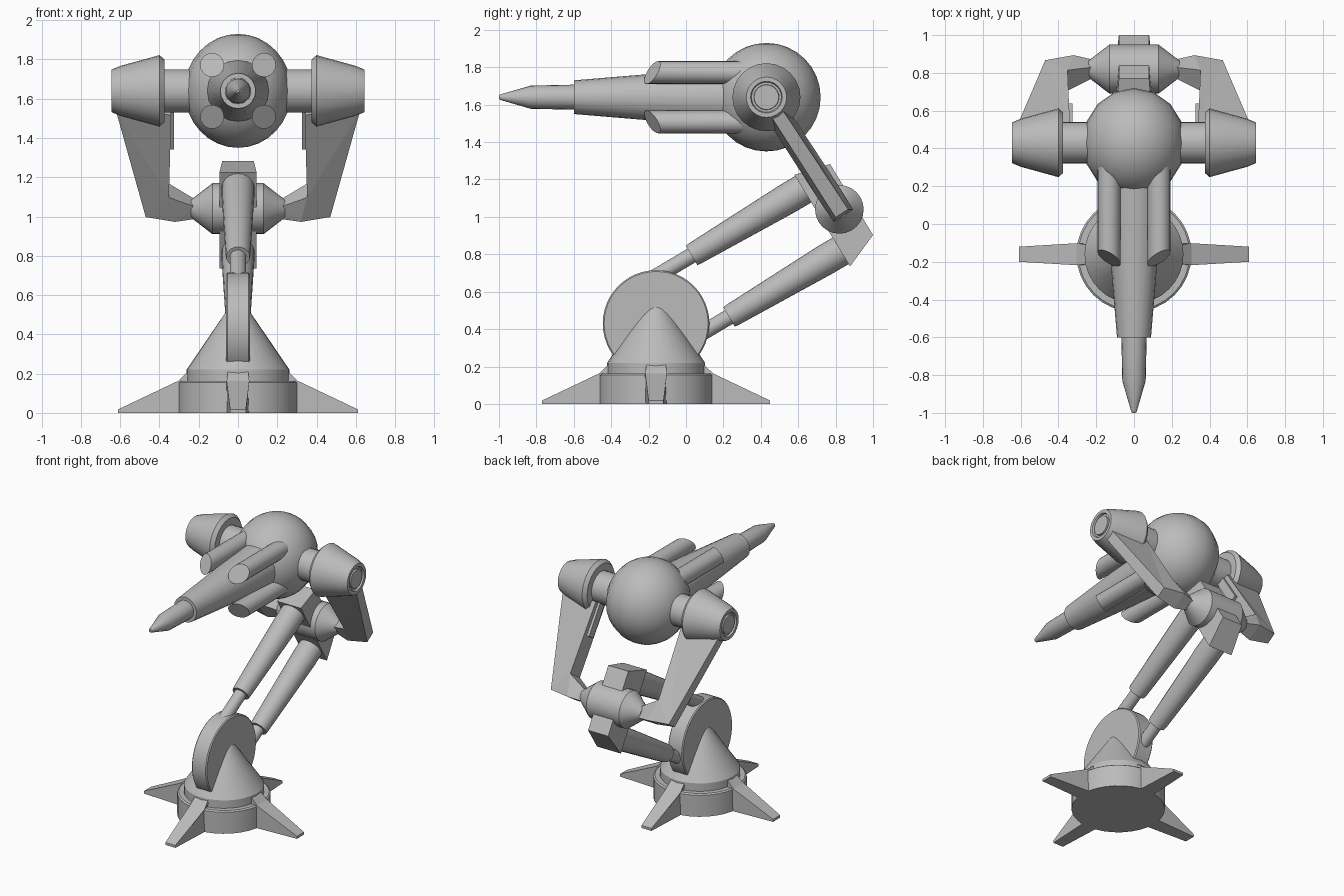
import bpy, bmesh, math
from mathutils import Vector

cube = bpy.data.objects.get("Cube")
if cube:
    bpy.data.objects.remove(cube, do_unlink=True)

grey = bpy.data.materials.new("plain_grey")
grey.use_nodes = True
grey.diffuse_color = (0.5, 0.5, 0.5, 1)
grey.node_tree.nodes["Principled BSDF"].inputs["Base Color"].default_value = (0.5, 0.5, 0.5, 1)


def finish(name, bm, smooth=True):
    bmesh.ops.recalc_face_normals(bm, faces=bm.faces)
    mesh = bpy.data.meshes.new(name)
    bm.to_mesh(mesh)
    bm.free()
    mesh.materials.append(grey)
    ob = bpy.data.objects.new(name, mesh)
    bpy.context.collection.objects.link(ob)
    if smooth:
        bpy.ops.object.select_all(action="DESELECT")
        ob.select_set(True)
        bpy.context.view_layer.objects.active = ob
        bpy.ops.object.shade_smooth_by_angle(angle=math.radians(32))
    return ob


def skin(bm, rings):
    """Join equal-sized rings of points into a closed tube."""
    rows = [[bm.verts.new(p) for p in ring] for ring in rings]
    n = len(rows[0])
    for a, b in zip(rows, rows[1:]):
        for i in range(n):
            j = (i + 1) % n
            bm.faces.new((a[i], a[j], b[j], b[i]))
    bm.faces.new(rows[0][::-1])
    bm.faces.new(rows[-1])


def lathe(name, origin, axis, profile, segs=24, cut=None):
    """Turn (distance, radius) pairs around an axis; cut is an optional (point, normal)."""
    origin, axis = Vector(origin), Vector(axis).normalized()
    ref = Vector((1, 0, 0)) if abs(axis.x) < 0.9 else Vector((0, 0, 1))
    u = ref
    v = axis.cross(u)
    rings = []
    for d, r in profile:
        ring = []
        for i in range(segs):
            a = 2 * math.pi * i / segs
            ring.append(origin + axis * d + (u * math.cos(a) + v * math.sin(a)) * r)
        rings.append(ring)
    bm = bmesh.new()
    skin(bm, rings)
    if cut:
        geom = bm.verts[:] + bm.edges[:] + bm.faces[:]
        bmesh.ops.bisect_plane(bm, geom=geom, plane_co=cut[0], plane_no=cut[1], clear_outer=True)
        bmesh.ops.holes_fill(bm, edges=[e for e in bm.edges if e.is_boundary])
    return finish(name, bm)


# Base: drum, collar and cone
BASE_Y = -0.16
up = (0, 0, 1)
lathe("base_drum", (0, BASE_Y, 0), up, [(0, 0.305), (0.155, 0.305), (0.163, 0.295)], 32)
lathe("base_collar", (0, BASE_Y, 0), up, [(0.15, 0.262), (0.205, 0.262), (0.22, 0.25)], 32)
lathe("base_cone", (0, BASE_Y, 0), up, [(0.2, 0.262), (0.22, 0.262), (0.59, 0.01)], 32)

# Four tapered feet
foot_profile = [(0.2, 0, 0.06), (0.61, 0, 0.04), (0.61, 0.018, 0.04),
                (0.305, 0.163, 0.058), (0.255, 0.21, 0.052), (0.2, 0.21, 0.052)]
for k, side in enumerate(("left", "back", "right", "front")):
    a = k * math.pi / 2
    out, across = Vector((math.cos(a), math.sin(a), 0)), Vector((-math.sin(a), math.cos(a), 0))
    mid = Vector((0, BASE_Y, 0))
    bm = bmesh.new()
    skin(bm, [[mid + out * r + across * w * s + Vector((0, 0, z)) for r, z, w in foot_profile]
              for s in (-1, 1)])
    finish("foot_" + side, bm, smooth=False)

# Upright pivot wheel
lathe("pivot_wheel", (0, BASE_Y, 0.43), (1, 0, 0),
      [(-0.06, 0.278), (-0.053, 0.285), (0.053, 0.285), (0.06, 0.278)], 48)

# Two parallel pistons: a thin rod sliding in a widening sleeve
slope = (0, 0.86, 0.51)
for name, start, reach in (("upper", (0, 0.03, 0.794), -0.25), ("lower", (0, 0.23, 0.465), -0.2)):
    lathe(name + "_piston_rod", start, slope, [(reach, 0.042), (0.05, 0.042)], 16)
    lathe(name + "_piston_sleeve", start, slope,
          [(0, 0.05), (0, 0.06), (0.02, 0.063), (0.6, 0.083), (0.72, 0.083)], 20)

# Elbow block behind the sleeves, narrower to the rear
block = [(0.58, 1.225, 0.095), (0.77, 1.283, 0.08), (1.0, 0.903, 0.08), (0.877, 0.735, 0.095)]
bm = bmesh.new()
skin(bm, [[Vector((s * w, y, z)) for y, z, w in block] for s in (-1, 1)])
finish("elbow_block", bm, smooth=False)

# Elbow hub, drum with a cone at both ends
lathe("elbow_hub", (0, 0.82, 1.04), (1, 0, 0),
      [(-0.24, 0.045), (-0.13, 0.13), (0.13, 0.13), (0.24, 0.045)], 24)

# Head centre and the slanted direction from the elbow to the shoulders
HEAD = Vector((0, 0.43, 1.64))
ELBOW = Vector((0, 0.82, 1.04))
along = (HEAD - ELBOW).normalized()
normal = Vector((0, -along.z, along.y)) * -1

# Outline of a fork arm: (x, distance along, half thickness)
arm = [(0.22, 0.035, 0.035), (0.22, -0.04, 0.035), (0.32, -0.04, 0.062), (0.47, -0.025, 0.04),
       (0.62, 0.61, 0.035), (0.34, 0.61, 0.062), (0.352, 0.11, 0.065)]
rib = [(0.325, 0.38, 0.03), (0.38, 0.38, 0.03), (0.38, 0.62, 0.03), (0.325, 0.62, 0.03)]
for sx, side in ((1, "left"), (-1, "right")):
    for part, outline in (("fork_arm_", arm), ("fork_rib_", rib)):
        bm = bmesh.new()
        skin(bm, [[ELBOW + Vector((sx * x, 0, 0)) + along * d + normal * h * s
                   for x, d, h in outline] for s in (-1, 1)])
        bmesh.ops.triangulate(bm, faces=bm.faces)
        finish(part + side, bm, smooth=False)
    # Shoulder axle and tapered housing with a recessed cap
    lathe("shoulder_axle_" + side, HEAD, (sx, 0, 0), [(0.2, 0.11), (0.42, 0.11)], 24)
    lathe("shoulder_housing_" + side, HEAD, (sx, 0, 0),
          [(0.375, 0.16), (0.4, 0.182), (0.6, 0.127), (0.645, 0.108),
           (0.645, 0.085), (0.632, 0.08), (0.632, 0.068), (0.643, 0.066)], 24)

# Head ball
bm = bmesh.new()
bmesh.ops.create_uvsphere(bm, u_segments=16, v_segments=16, radius=0.29)
for v in bm.verts:
    v.co.x *= 0.94
    v.co += HEAD
finish("head_ball", bm)

# Barrel: tapered body, narrow muzzle and pointed tip
front = (0, -1, 0)
lathe("barrel_body", (0, 0, HEAD.z), front, [(-0.3, 0.165), (0.6, 0.09)], 20)
lathe("barrel_muzzle", (0, 0, HEAD.z), front, [(0.55, 0.068), (0.83, 0.062), (0.995, 0.014), (1, 0.008)], 20)

# Four pods around the barrel, their front ends cut on a slant facing outward
for sx, side in ((1, "left"), (-1, "right")):
    for sz, level in ((1, "upper"), (-1, "lower")):
        centre = Vector((sx * 0.132, 0, HEAD.z + sz * 0.132))
        lathe("pod_%s_%s" % (level, side), centre, front, [(-0.4, 0.061), (0.4, 0.061)], 20,
              cut=(centre + Vector((0, -0.18, 0)), Vector((sx * 0.5, -1, sz * 0.5))))
